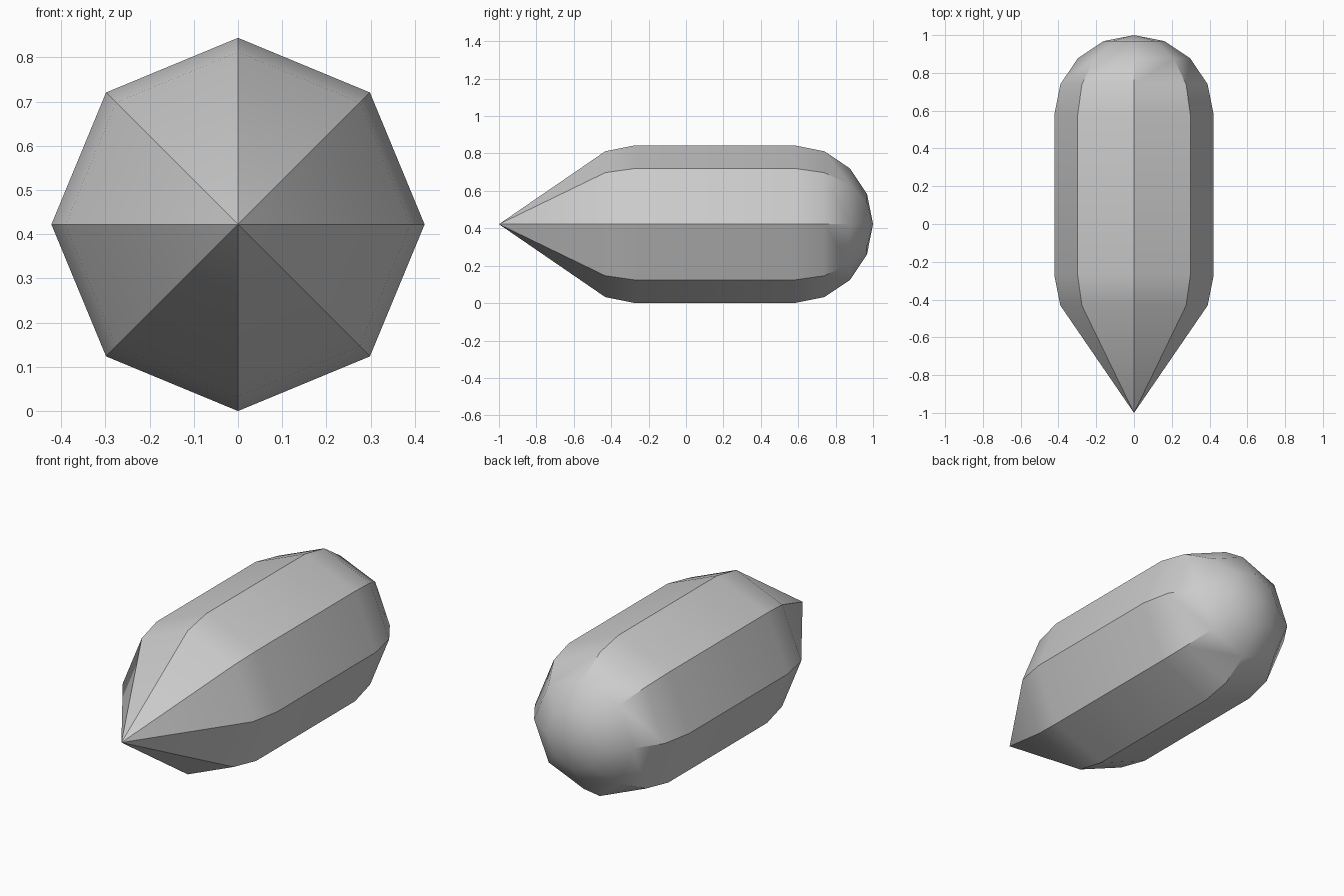
import bpy
import bmesh
from math import radians, sin, cos, tau
from mathutils import Vector

cube = bpy.data.objects.get("Cube")
if cube:
    bpy.data.objects.remove(cube, do_unlink=True)

RADIUS = 0.422
SIDES = 8
FRONT_Y, BACK_Y = -0.27, 1.0 - RADIUS

# Grey body colour
grey = bpy.data.materials.new("plain grey")
grey.use_nodes = True
colour = (0.6, 0.6, 0.6, 1.0)
grey.diffuse_color = colour
grey.node_tree.nodes["Principled BSDF"].inputs["Base Color"].default_value = colour

# Half outline: pointed nose, bevelled shoulder, straight barrel, domed back
step = radians(22.5)
outline = [(-1.0, 0.0), (FRONT_Y - RADIUS * sin(step), RADIUS * cos(step)), (FRONT_Y, RADIUS)]
outline += [(BACK_Y + RADIUS * sin(i * step), RADIUS * cos(i * step)) for i in range(5)]

# Spin the outline around the long axis
bm = bmesh.new()
verts = [bm.verts.new((r, y, RADIUS)) for y, r in outline]
edges = [bm.edges.new(pair) for pair in zip(verts, verts[1:])]
bmesh.ops.spin(bm, geom=verts + edges, cent=Vector((0, 0, RADIUS)), axis=Vector((0, 1, 0)),
               angle=tau, steps=SIDES, use_merge=False)
bmesh.ops.remove_doubles(bm, verts=bm.verts, dist=0.001)
bmesh.ops.recalc_face_normals(bm, faces=bm.faces)

mesh = bpy.data.meshes.new("pointed_capsule_body")
bm.to_mesh(mesh)
bm.free()
mesh.materials.append(grey)
body = bpy.data.objects.new("pointed_capsule_body", mesh)
bpy.context.collection.objects.link(body)

# Smooth lengthwise, crisp ridges between the sides
bpy.ops.object.select_all(action='DESELECT')
body.select_set(True)
bpy.context.view_layer.objects.active = body
bpy.ops.object.shade_smooth_by_angle(angle=radians(30))
